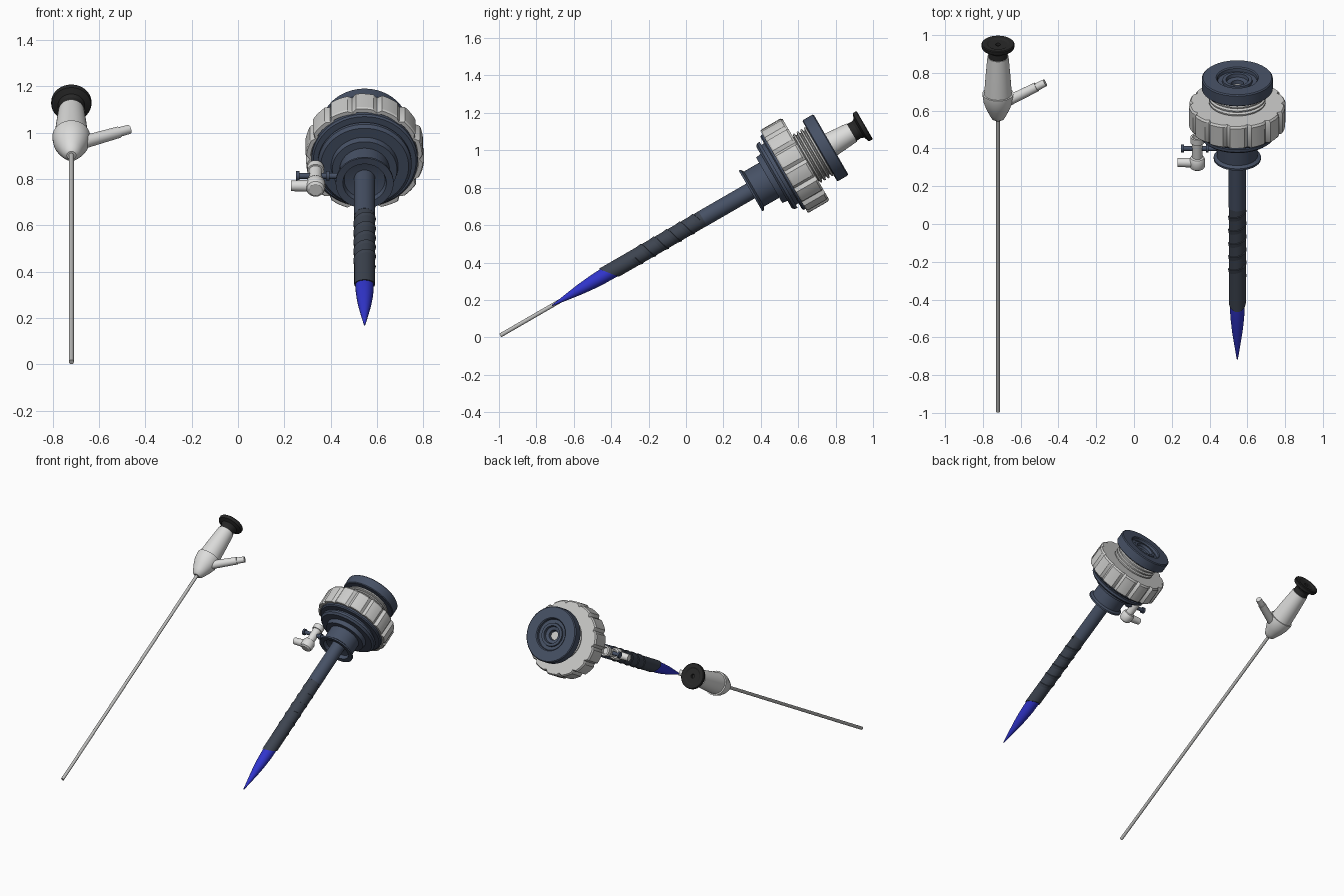
import bpy, bmesh, math
from mathutils import Matrix, Vector

cube = bpy.data.objects.get("Cube")
if cube:
    bpy.data.objects.remove(cube)

SCOPE_X, TROCAR_X = -0.72, 0.547


def material(name, color):
    m = bpy.data.materials.new(name)
    m.use_nodes = True
    m.diffuse_color = (*color, 1)
    m.node_tree.nodes["Principled BSDF"].inputs["Base Color"].default_value = (*color, 1)
    return m


white = material("warm white plastic", (0.72, 0.72, 0.71))
grey = material("light grey plastic", (0.6, 0.6, 0.59))
steel = material("steel", (0.5, 0.5, 0.49))
black = material("black rubber", (0.02, 0.02, 0.02))
slate = material("slate blue plastic", (0.062, 0.082, 0.13))
charcoal = material("charcoal sleeve", (0.047, 0.058, 0.08))
blue = material("vivid blue", (0.03, 0.035, 0.6))


def tilted(x):
    """Frame whose local z runs along an instrument axis."""
    return Matrix.Translation((x, -0.993, 0.01)) @ Matrix.Rotation(math.radians(-60), 4, "X")


def finish(name, bm, mat, frame, angle=30):
    bmesh.ops.recalc_face_normals(bm, faces=bm.faces)
    mesh = bpy.data.meshes.new(name)
    bm.to_mesh(mesh)
    bm.free()
    mesh.materials.append(mat)
    ob = bpy.data.objects.new(name, mesh)
    bpy.context.collection.objects.link(ob)
    ob.matrix_world = frame
    bpy.ops.object.select_all(action="DESELECT")
    ob.select_set(True)
    bpy.context.view_layer.objects.active = ob
    bpy.ops.object.shade_smooth_by_angle(angle=math.radians(angle))
    return ob


def lathe(name, profile, mat, frame, sides=48, shape=None):
    """Revolve (height, radius) points about local z; shape scales the radius by angle."""
    bm = bmesh.new()
    rings = []
    for t, r in profile:
        ring = []
        for i in range(sides):
            a = math.tau * i / sides
            k = r * (shape(i) if shape else 1)
            ring.append(bm.verts.new((k * math.cos(a), k * math.sin(a), t)))
        rings.append(ring)
    for lo, hi in zip(rings, rings[1:]):
        for i in range(sides):
            j = (i + 1) % sides
            bm.faces.new((lo[i], lo[j], hi[j], hi[i]))
    bm.faces.new(rings[0])
    bm.faces.new(rings[-1])
    return finish(name, bm, mat, frame)


def rod(name, start, end, r0, r1, mat, frame, sides=24):
    """Tapered rod between two local points."""
    a, b = Vector(start), Vector(end)
    turn = (b - a).to_track_quat("Z", "Y").to_matrix().to_4x4()
    return lathe(name, [(0, r0), ((b - a).length, r1)], mat,
                 frame @ Matrix.Translation(a) @ turn, sides)


# ---- Endoscope ----
scope = tilted(SCOPE_X)
lathe("scope_shaft", [(0, 0.011), (1.82, 0.011)], steel, scope, 24)
lathe("scope_body", [(1.785, 0.02), (1.795, 0.034), (1.82, 0.047), (1.86, 0.065),
                     (1.895, 0.077), (1.935, 0.082), (1.945, 0.082), (1.945, 0.073),
                     (2.05, 0.066), (2.17, 0.056)], white, scope)
lathe("eyepiece", [(2.165, 0.052), (2.2, 0.05), (2.215, 0.058), (2.225, 0.084),
                   (2.232, 0.087), (2.246, 0.087), (2.25, 0.083), (2.25, 0.06),
                   (2.244, 0.05), (2.244, 0.014), (2.23, 0.012)], black, scope)
rod("light_port", (0.02, 0, 1.88), (0.205, 0, 1.985), 0.029, 0.025, white, scope)
rod("light_port_tip", (0.2, 0, 1.982), (0.25, 0, 2.01), 0.021, 0.02, white, scope)

# ---- Trocar tip and cannula ----
trocar = tilted(TROCAR_X)
lathe("obturator_tip", [(0.32, 0.003), (0.36, 0.009), (0.42, 0.018), (0.49, 0.028),
                        (0.56, 0.035), (0.62, 0.039), (0.75, 0.04)], blue, trocar)

sleeve = lathe("cannula_sleeve", [(0.67, 0.039), (0.67, 0.045), (1.25, 0.045)], charcoal, trocar)
for v in sleeve.data.vertices:      # slanted opening
    if v.co.z < 0.7:
        v.co.z += 0.8 * v.co.y
lathe("cannula_tube", [(1.25, 0.0455), (1.62, 0.0455)], slate, trocar)

# Spiral grip rib, swept along a helix with a small triangular section
bm = bmesh.new()
turns, steps, previous = 5, 36, None
for i in range(turns * steps + 1):
    a = math.tau * i / steps
    t = 0.82 + 0.08 * i / steps
    row = [bm.verts.new((r * math.cos(a), r * math.sin(a), t + dt))
           for r, dt in ((0.044, -0.016), (0.049, 0.012), (0.044, 0.015))]
    if previous:
        for k in range(3):
            n = (k + 1) % 3
            bm.faces.new((previous[k], previous[n], row[n], row[k]))
    else:
        bm.faces.new(row)
    previous = row
bm.faces.new(previous)
finish("spiral_rib", bm, charcoal, trocar)

# ---- Trocar housing ----
lathe("hub", [(1.58, 0.046), (1.572, 0.088), (1.547, 0.094), (1.545, 0.125),
              (1.556, 0.125), (1.566, 0.108), (1.66, 0.108), (1.66, 0.14),
              (1.69, 0.145), (1.69, 0.19), (1.702, 0.203), (1.718, 0.203),
              (1.718, 0.185), (1.735, 0.185), (1.735, 0.222), (1.742, 0.23),
              (1.77, 0.23)], slate, trocar, 64)

# Collar with a stepped grip: each panel rises sharply and then falls away
panel_radii = (0.955, 1.02, 1.018, 1.014, 1.01, 1.005)
lathe("grip_collar", [(1.765, 0.226), (1.752, 0.23), (1.752, 0.247), (1.76, 0.252),
                      (1.875, 0.252), (1.886, 0.244), (1.886, 0.13)], grey, trocar,
      14 * len(panel_radii), lambda i: panel_radii[i % len(panel_radii)])

thread = [(1.88, 0.135)]
for n in range(4):
    base = 1.888 + n * 0.023
    thread += [(base, 0.135), (base + 0.005, 0.15), (base + 0.013, 0.15), (base + 0.018, 0.135)]
lathe("threaded_neck", thread + [(1.985, 0.135)], grey, trocar)

lathe("seal_cap", [(1.972, 0.13), (1.972, 0.183), (1.977, 0.188), (2.036, 0.188),
                   (2.042, 0.182), (2.042, 0.112), (2.036, 0.106), (2.018, 0.104),
                   (2.018, 0.08), (2.03, 0.078), (2.03, 0.06), (2.012, 0.056),
                   (2.006, 0.034), (1.985, 0.03)], slate, trocar, 64)

# ---- Stopcock on the right side of the hub ----
cock = trocar @ Matrix.Translation((-0.212, 0, 0))
lathe("stopcock_barrel", [(1.53, 0.026), (1.645, 0.029), (1.645, 0.036), (1.68, 0.036),
                          (1.68, 0.025), (1.655, 0.022)], white, cock, 32)
lathe("stopcock_elbow", [(1.487, 0.028), (1.494, 0.038), (1.505, 0.042), (1.54, 0.042),
                         (1.552, 0.036), (1.556, 0.026)], white, cock, 32)
rod("stopcock_handle", (0, 0, 1.522), (-0.105, 0, 1.522), 0.027, 0.023, white, cock)
rod("stopcock_pin", (-0.08, 0, 1.608), (0.13, 0, 1.608), 0.013, 0.013, slate, cock)
for label, x in (("outer", -0.085), ("inner", 0.045)):
    rod("stopcock_" + label + "_flange", (x, 0, 1.608), (x + 0.015, 0, 1.608),
        0.021, 0.021, slate, cock)
